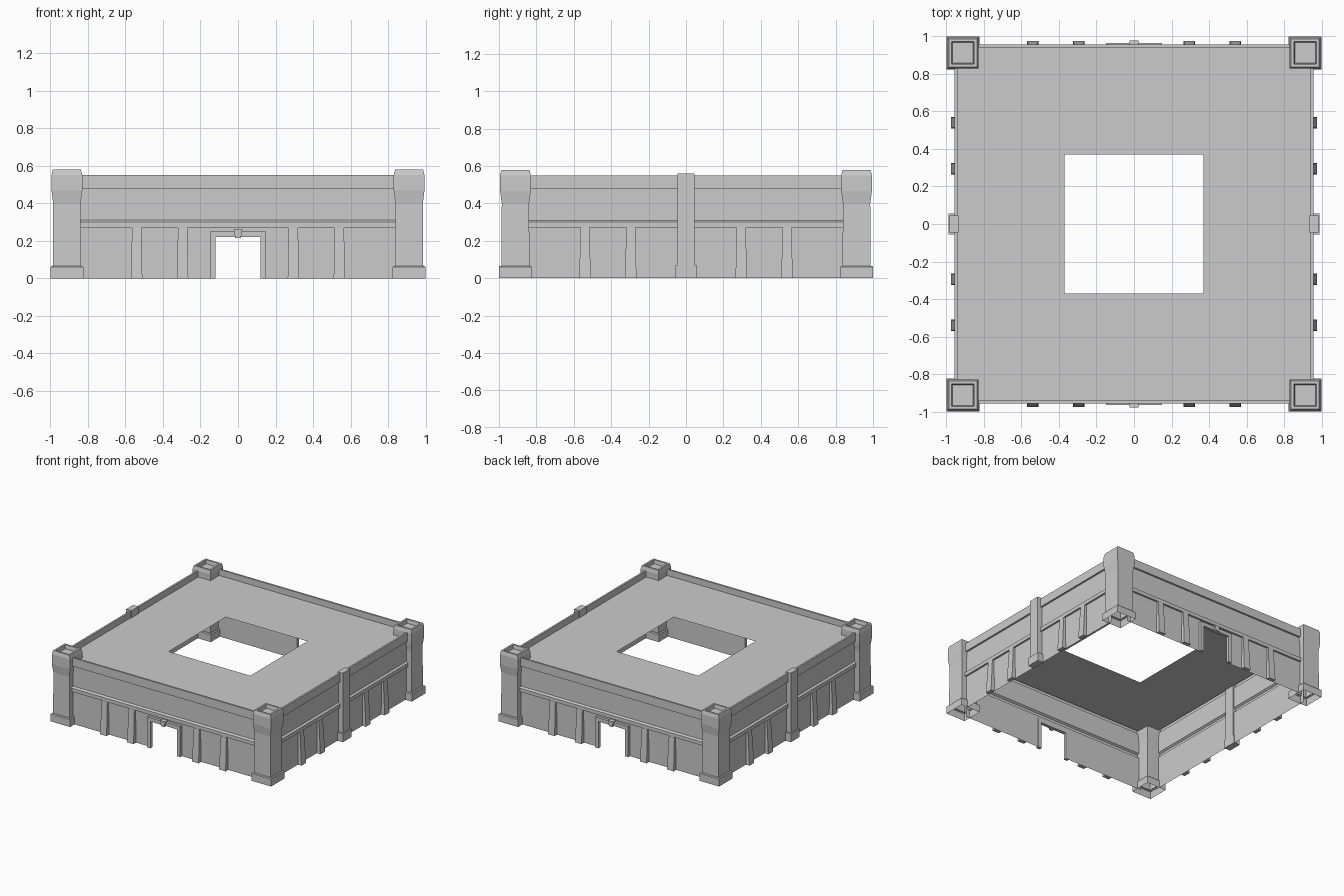
import bpy, bmesh, math
from mathutils import Matrix, Vector

cube = bpy.data.objects.get("Cube")
if cube:
    bpy.data.objects.remove(cube)

stone = bpy.data.materials.new("grey_stone")
stone.use_nodes = True
stone.diffuse_color = (0.6, 0.6, 0.6, 1)
bsdf = stone.node_tree.nodes["Principled BSDF"]
bsdf.inputs["Base Color"].default_value = (0.6, 0.6, 0.6, 1)
bsdf.inputs["Roughness"].default_value = 0.9


def finish(name, bm, turn=0):
    """Turn a part by quarter turns about z and add it to the scene."""
    bmesh.ops.remove_doubles(bm, verts=bm.verts, dist=1e-5)
    bm.transform(Matrix.Rotation(turn * math.pi / 2, 4, 'Z'))
    mesh = bpy.data.meshes.new(name)
    bm.to_mesh(mesh)
    bm.free()
    mesh.materials.append(stone)
    obj = bpy.data.objects.new(name, mesh)
    bpy.context.collection.objects.link(obj)


def block(bm, x0, x1, z0, z1, back, front, top_front=None, taper=0):
    """Box on the front wall; its front may lean back and its sides taper in."""
    top_front = front if top_front is None else top_front
    low = [(x0, -back), (x1, -back), (x1, -front), (x0, -front)]
    high = [(x0 + taper, -back), (x1 - taper, -back),
            (x1 - taper, -top_front), (x0 + taper, -top_front)]
    a = [bm.verts.new((x, y, z0)) for x, y in low]
    b = [bm.verts.new((x, y, z1)) for x, y in high]
    bm.faces.new(a)
    bm.faces.new(b[::-1])
    for i in range(4):
        j = (i + 1) % 4
        bm.faces.new((a[j], a[i], b[i], b[j]))


def sweep(bm, profile, x0, x1):
    """Stretch a (distance, height) profile along x."""
    a = [bm.verts.new((x0, -d, z)) for d, z in profile]
    b = [bm.verts.new((x1, -d, z)) for d, z in profile]
    for i in range(len(profile) - 1):
        bm.faces.new((a[i], b[i], b[i + 1], a[i + 1]))


# Wall section: recessed base, ledge, recessed panel, parapet band
IN, OUT, ROOF = 0.942, 0.957, 0.5
UPPER = [(IN, 0.27), (OUT, 0.27), (OUT, 0.3), (IN, 0.31), (IN, 0.48),
         (OUT, 0.48), (OUT, 0.55), (IN, 0.55), (IN, ROOF)]
END, DOOR, DOOR_TOP = 0.86, 0.12, 0.22
SIDES = ["front", "left", "back", "right"]

for turn, side in enumerate(SIDES):
    has_door = turn % 2 == 0
    bm = bmesh.new()
    for x0, x1 in [(-END, -DOOR), (-DOOR, DOOR), (DOOR, END)]:
        foot = DOOR_TOP if has_door and x0 == -DOOR else 0
        sweep(bm, [(IN, foot)] + UPPER, x0, x1)
    finish(side + "_wall", bm, turn)

    # Leaning buttresses
    bm = bmesh.new()
    for x in (-0.54, -0.295, 0.295, 0.54):
        block(bm, x - 0.03, x + 0.03, 0, 0.27, IN, 0.975, 0.958, 0.005)
    finish(side + "_buttresses", bm, turn)

    bm = bmesh.new()
    if has_door:
        # Door surround with keystone
        for s in (-1, 1):
            x0, x1 = sorted((s * DOOR, s * 0.15))
            block(bm, x0, x1, 0, 0.25, IN - 0.005, 0.964)
        block(bm, -DOOR, DOOR, DOOR_TOP, 0.25, IN - 0.005, 0.964)
        block(bm, -0.015, 0.015, 0.215, 0.26, IN, 0.977, 0.977, -0.008)
        finish(side + "_door_surround", bm, turn)
    else:
        # Tall central pier with a wider foot
        block(bm, -0.045, 0.045, 0, 0.56, 0.935, 0.983)
        block(bm, -0.056, 0.056, 0, 0.07, 0.935, 0.99)
        finish(side + "_pier", bm, turn)

# Flat roof with a square opening
bm = bmesh.new()
rings = [[bm.verts.new((sx * h, sy * h, ROOF))
          for sx, sy in ((-1, -1), (1, -1), (1, 1), (-1, 1))] for h in (IN, 0.37)]
for i in range(4):
    j = (i + 1) % 4
    bm.faces.new((rings[0][i], rings[0][j], rings[1][j], rings[1][i]))
finish("roof", bm)

# Corner towers: foot, shaft, flared head, sunken top (half width, height)
TOWER = [(0.088, 0), (0.088, 0.06), (0.082, 0.066), (0.075, 0.066), (0.073, 0.4),
         (0.082, 0.47), (0.082, 0.55), (0.075, 0.58), (0.06, 0.58), (0.055, 0.55)]
for turn, side in enumerate(SIDES):
    bm = bmesh.new()
    last = None
    for half, z in TOWER:
        ring = [bm.verts.new((0.912 + sx * half, -0.912 + sy * half, z))
                for sx, sy in ((-1, -1), (1, -1), (1, 1), (-1, 1))]
        if last:
            for i in range(4):
                j = (i + 1) % 4
                bm.faces.new((last[i], last[j], ring[j], ring[i]))
        last = ring
    bm.faces.new(last)
    finish("corner_tower_" + side, bm, turn)
